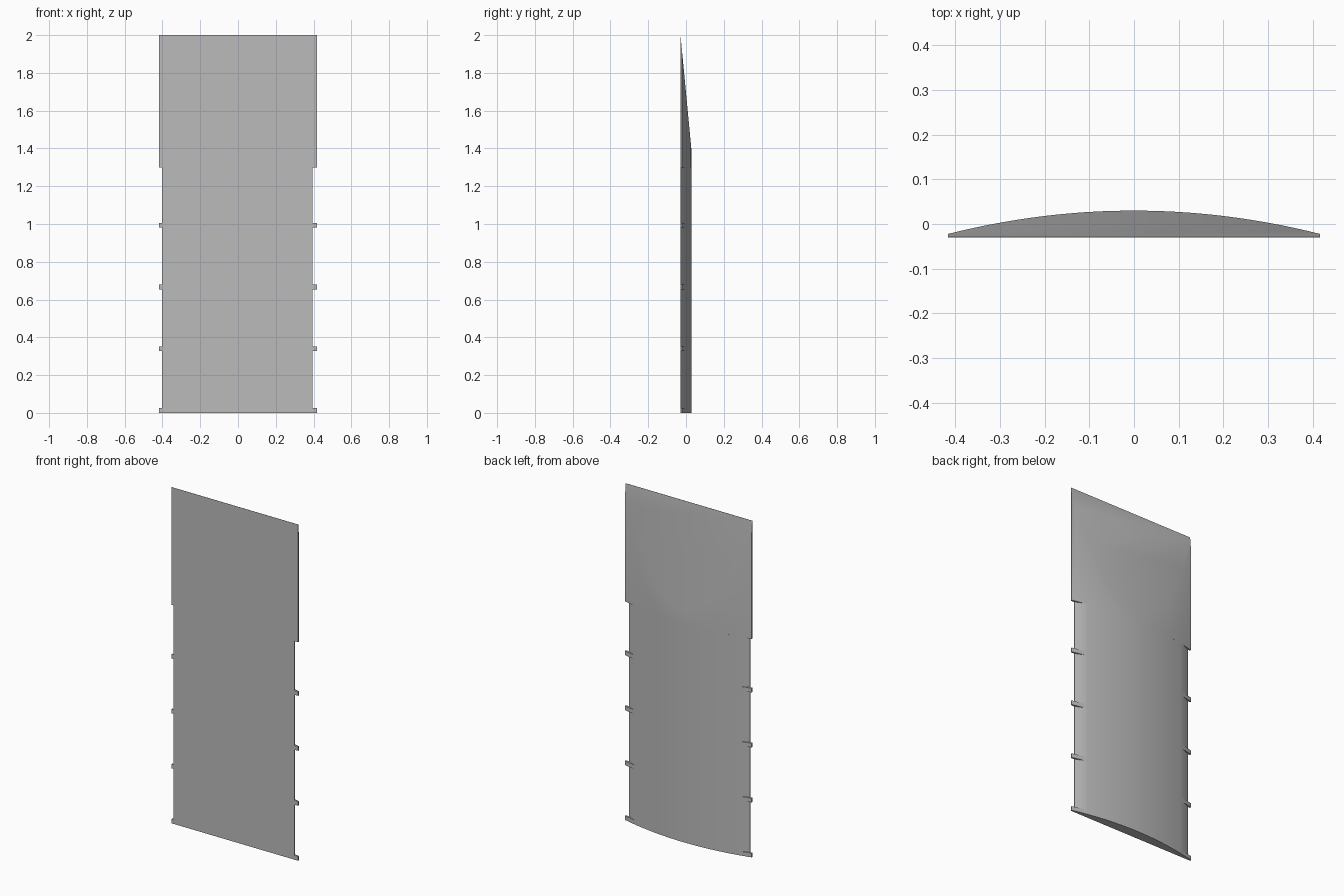
import bpy, bmesh, math
from mathutils import Vector

cube = bpy.data.objects.get("Cube")
if cube:
    bpy.data.objects.remove(cube)

FRONT, HALF = -0.03, 0.417

grey = bpy.data.materials.new("plain grey")
grey.use_nodes = True
colour = (0.5, 0.5, 0.5, 1)
grey.diffuse_color = colour
grey.node_tree.nodes["Principled BSDF"].inputs["Base Color"].default_value = colour


def arc(x):
    """Height of the bowed back at x."""
    return 0.03 - 0.0523 * (x / HALF) ** 2


def back_curve(x0, x1, steps):
    xs = [x0 + (x1 - x0) * i / steps for i in range(steps + 1)]
    return [(x, arc(x)) for x in xs]


def prism(name, back, z0, z1, cut=None):
    """Flat-fronted slab with the given back outline, optionally bevelled by a plane."""
    outline = back + [(back[-1][0], FRONT), (back[0][0], FRONT)]
    bm = bmesh.new()
    base = bm.faces.new([bm.verts.new((x, y, z0)) for x, y in outline])
    top = bmesh.ops.extrude_face_region(bm, geom=[base])["geom"]
    bmesh.ops.translate(bm, vec=(0, 0, z1 - z0),
                        verts=[v for v in top if isinstance(v, bmesh.types.BMVert)])
    if cut:
        point, normal = cut
        res = bmesh.ops.bisect_plane(bm, geom=bm.verts[:] + bm.edges[:] + bm.faces[:],
                                     plane_co=point, plane_no=normal, clear_outer=True)
        edges = [e for e in res["geom_cut"] if isinstance(e, bmesh.types.BMEdge)]
        bmesh.ops.holes_fill(bm, edges=edges, sides=0)
    bmesh.ops.recalc_face_normals(bm, faces=bm.faces[:])
    mesh = bpy.data.meshes.new(name)
    bm.to_mesh(mesh)
    bm.free()
    obj = bpy.data.objects.new(name, mesh)
    bpy.context.collection.objects.link(obj)
    mesh.materials.append(grey)
    bpy.ops.object.select_all(action="DESELECT")
    obj.select_set(True)
    bpy.context.view_layer.objects.active = obj
    bpy.ops.object.shade_smooth_by_angle(angle=math.radians(15))
    return obj


# Lower panel, with the long edges thinned down between the tabs
body = [(-0.402, -0.028)] + back_curve(-0.35, 0.345, 32) + [(0.394, -0.028)]
prism("lower_panel", body, 0, 1.3)

# Upper panel, sliced on the back to a thin top edge
slope_start, slope_end = Vector((0, 0.03, 1.38)), Vector((0, -0.029, 2))
run = slope_end - slope_start
prism("upper_panel", back_curve(-HALF, HALF, 40), 1.3, 2,
      (slope_start, Vector((0, run.z, -run.y)).normalized()))

# Small edge tabs
for i in range(4):
    z = 0.327 * i
    prism(f"right_tab_{i + 1}", back_curve(-HALF, -0.33, 4), z, z + 0.025)
    prism(f"left_tab_{i + 1}", back_curve(0.33, HALF, 4), z, z + 0.025)
